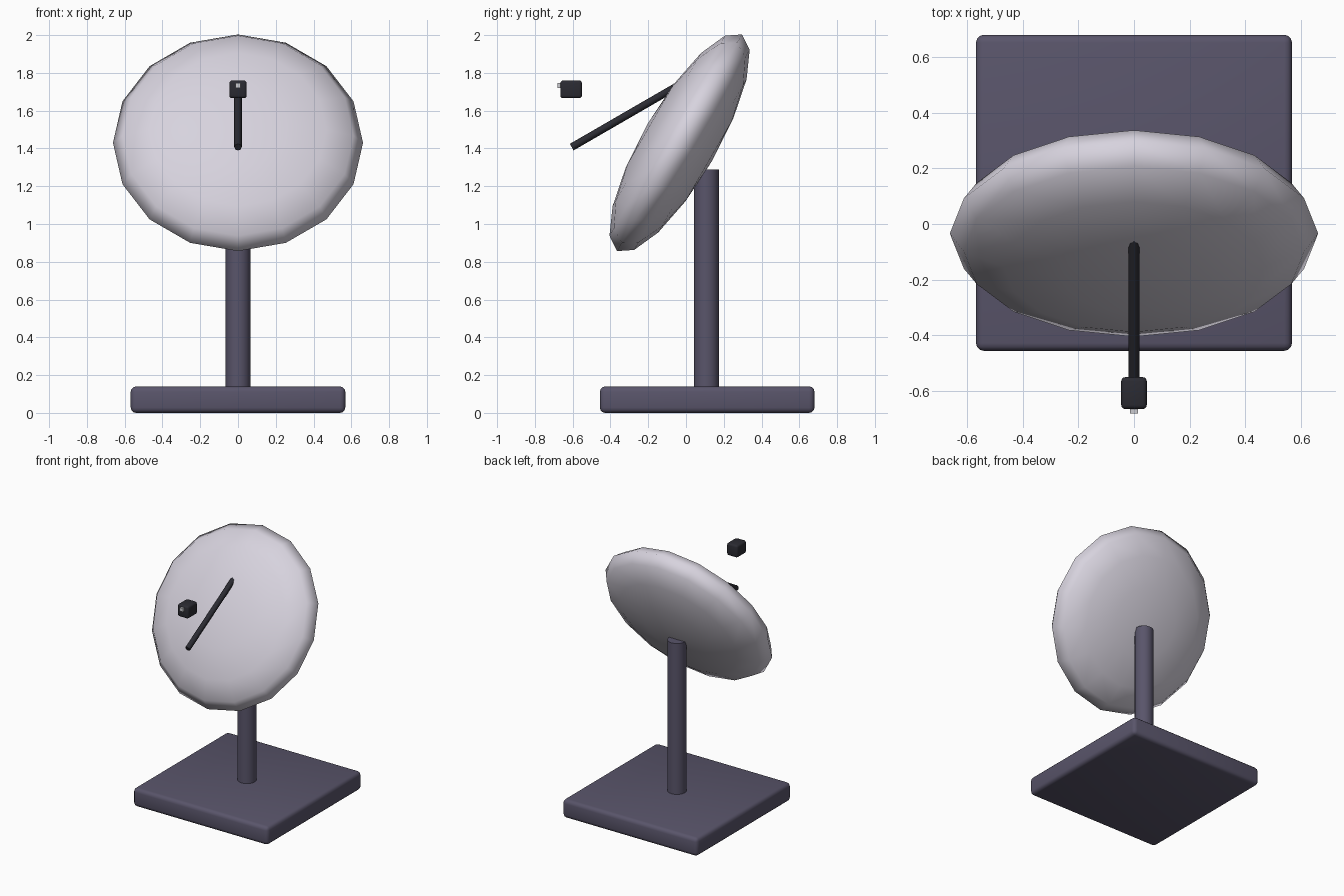
import bpy, math
from mathutils import Vector

if "Cube" in bpy.data.objects:
    bpy.data.objects.remove(bpy.data.objects["Cube"])


def material(name, color):
    m = bpy.data.materials.new(name)
    m.diffuse_color = (*color, 1)
    m.use_nodes = True
    m.node_tree.nodes["Principled BSDF"].inputs["Base Color"].default_value = m.diffuse_color
    return m


PURPLE = material("dusky purple", (0.100, 0.090, 0.145))
PALE = material("pale lilac grey", (0.68, 0.65, 0.73))
BLACK = material("charcoal", (0.024, 0.024, 0.032))
SILVER = material("light grey", (0.60, 0.60, 0.63))


def finish(name, mat, angle=40):
    ob = bpy.context.object
    ob.name = name
    ob.data.materials.append(mat)
    bpy.ops.object.shade_smooth_by_angle(angle=math.radians(angle))
    return ob


def box(name, center, size, mat, bevel=0.0):
    bpy.ops.mesh.primitive_cube_add(size=1, location=center)
    ob = bpy.context.object
    ob.scale = size
    bpy.ops.object.transform_apply(location=False, rotation=False, scale=True)
    if bevel:
        mod = ob.modifiers.new("rounded edges", 'BEVEL')
        mod.width = bevel
        mod.segments = 3
        bpy.ops.object.modifier_apply(modifier=mod.name)
    return finish(name, mat)


def rod(name, start, end, radius, sides, mat):
    a, b = Vector(start), Vector(end)
    bpy.ops.mesh.primitive_cylinder_add(
        vertices=sides, radius=radius, depth=(b - a).length, location=(a + b) / 2,
        rotation=(b - a).to_track_quat('Z', 'Y').to_euler())
    return finish(name, mat, 50)


# Base slab and upright post
box("base", (0, 0.112, 0.07), (1.136, 1.136, 0.14), PURPLE, 0.028)
rod("post", (0, 0.108, 0.1), (0, 0.108, 1.288), 0.066, 16, PURPLE)

# Tilted lens-shaped dish
bpy.ops.mesh.primitive_uv_sphere_add(
    segments=16, ring_count=8, radius=1, location=(0, -0.034, 1.43),
    rotation=(math.radians(60), 0, 0))
bpy.context.object.scale = (0.662, 0.662, 0.197)
bpy.ops.object.transform_apply(location=False, rotation=False, scale=True)
finish("dish", PALE, 80)

# Feed arm, receiver block and its small tip
rod("feed_arm", (0, -0.605, 1.407), (0, 0.0, 1.757), 0.02, 8, BLACK)
box("receiver", (0, -0.608, 1.713), (0.092, 0.115, 0.094), BLACK, 0.015)
box("receiver_tip", (0, -0.668, 1.733), (0.028, 0.026, 0.026), SILVER)
